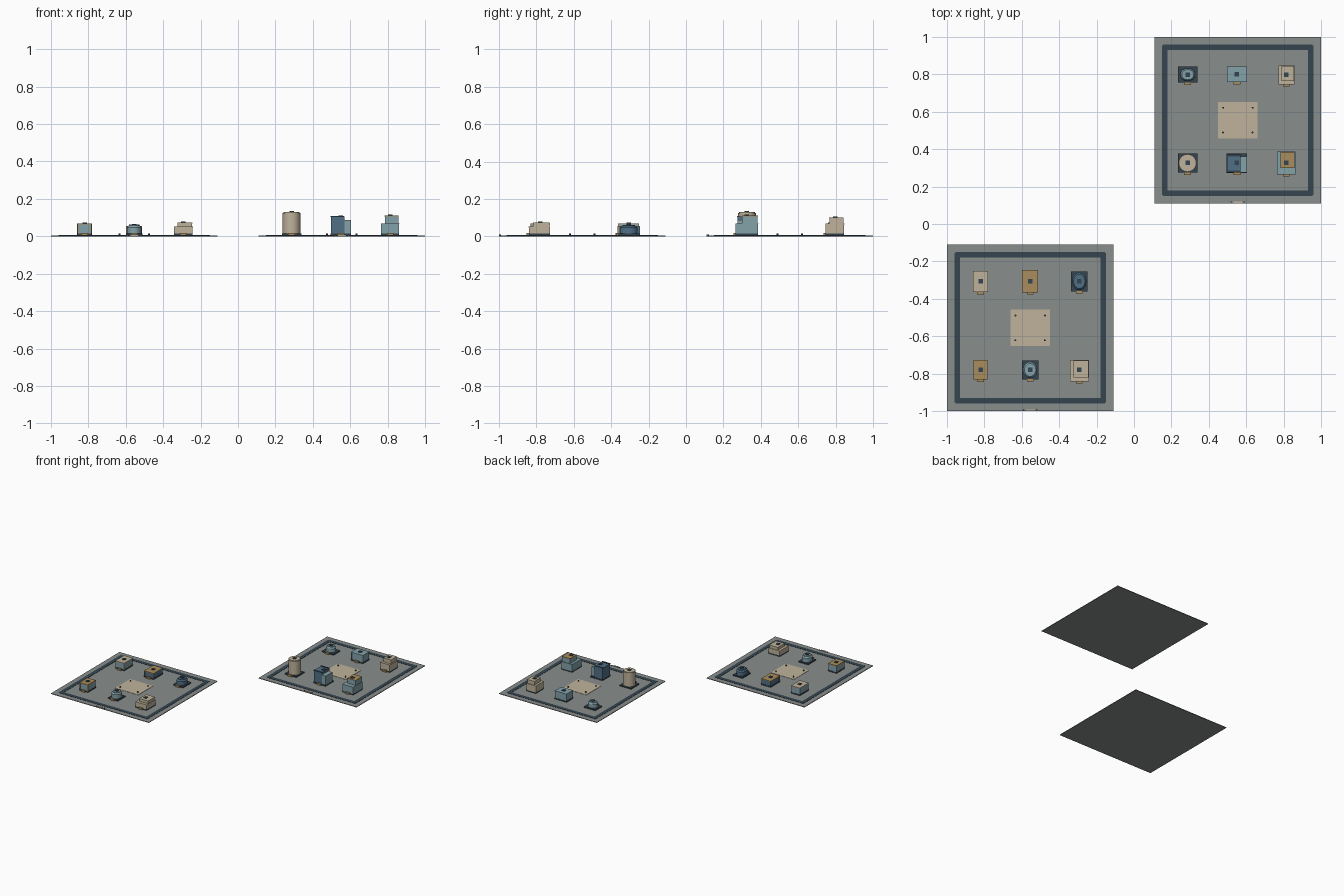
import bpy, math

if "Cube" in bpy.data.objects:
    bpy.data.objects.remove(bpy.data.objects["Cube"])

# Palette
def mat(name, c):
    m = bpy.data.materials.new(name)
    m.diffuse_color = (*c, 1)
    m.use_nodes = True
    m.node_tree.nodes["Principled BSDF"].inputs["Base Color"].default_value = m.diffuse_color
    return m

GREY = mat("stone_grey", (0.25, 0.27, 0.26))
DARK = mat("dark_slate", (0.035, 0.06, 0.08))
CREAM = mat("cream", (0.52, 0.45, 0.33))
TAN = mat("tan", (0.40, 0.27, 0.11))
TEAL = mat("pale_teal", (0.23, 0.36, 0.40))
BLUE = mat("deep_blue", (0.08, 0.16, 0.24))

# Box given by its limits
def box(name, x0, x1, y0, y1, z0, z1, m):
    bpy.ops.mesh.primitive_cube_add(size=1, location=((x0+x1)/2, (y0+y1)/2, (z0+z1)/2))
    o = bpy.context.object
    o.name = name
    o.scale = (x1-x0, y1-y0, z1-z0)
    bpy.ops.object.transform_apply(location=False, rotation=False, scale=True)
    o.data.materials.append(m)
    return o

# Round tapered drum with elliptical plan
def drum(name, x, y, rx, ry, z0, z1, m, taper=1.0):
    bpy.ops.mesh.primitive_cone_add(vertices=32, radius1=1, radius2=taper, depth=z1-z0,
                                    location=(x, y, (z0+z1)/2))
    o = bpy.context.object
    o.name = name
    o.scale = (rx, ry, 1)
    bpy.ops.object.transform_apply(location=False, rotation=False, scale=True)
    o.data.materials.append(m)
    bpy.ops.object.shade_smooth_by_angle(angle=math.radians(35))
    return o

T = 0.005   # slab top
B = 0.014   # plinth top

# Roof vent and doorstep shared by every building
def fittings(n, x, y, top, front, m):
    box(n + "_roof_vent", x-0.012, x+0.012, y-0.012, y+0.012, top, top+0.005, DARK)
    box(n + "_doorstep", x-0.018, x+0.018, front-0.012, front+0.002, T, 0.018, m)

def block(n, x, y, hx, hy, h, wall, roof):
    box(n + "_plinth", x-hx, x+hx, y-hy, y+hy, T, B, DARK)
    box(n + "_walls", x-hx+0.002, x+hx-0.002, y-hy+0.002, y+hy-0.002, B, h-0.006, wall)
    box(n + "_roof", x-hx, x+hx, y-hy, y+hy, h-0.006, h, roof)
    for s in (-1, 1):
        box(n + "_front_pier", x+s*(hx-0.003)-0.003, x+s*(hx-0.003)+0.003,
            y-hy, y-hy+0.006, B, h-0.006, roof)
    fittings(n, x, y, h, y-hy, TAN)

def round_house(n, x, y, bx, by, rx, ry, h, wall, cap, tall=False):
    box(n + "_plinth", x-bx, x+bx, y-by, y+by, T, B, DARK)
    if tall:
        drum(n + "_tower", x, y, rx, ry, B, h-0.004, wall)
        drum(n + "_cap", x, y, rx*0.9, ry*0.9, h-0.004, h, cap)
    else:
        drum(n + "_drum", x, y, rx, ry, B, h-0.014, wall)
        drum(n + "_shoulder", x, y, rx, ry, h-0.014, h-0.004, wall, 0.8)
        drum(n + "_cap", x, y, rx*0.72, ry*0.72, h-0.004, h, cap)
    fittings(n, x, y, h, y-by, TAN)

# low = (x0,x1,y0,y1,h), high likewise
def stepped(n, x, y, low, high, wall, roof, top):
    x0, x1, y0, y1, h = low
    box(n + "_plinth", x0, x1, y0, y1, T, B, DARK)
    box(n + "_lower_storey", x0, x1, y0, y1, B, h-0.005, wall)
    box(n + "_terrace", x0-0.001, x1+0.001, y0-0.001, y1+0.001, h-0.005, h, roof)
    x2, x3, y2, y3, k = high
    box(n + "_upper_storey", x2, x3, y2, y3, h, k-0.005, wall)
    box(n + "_roof", x2-0.001, x3+0.001, y2-0.001, y3+0.001, k-0.005, k, top)
    fittings(n, x, y, k, y0, TAN)

# Slab, ring road, square, posts and gate of each district
for n, c in (("south", -0.555), ("north", 0.555)):
    box(n + "_slab", c-0.445, c+0.445, c-0.445, c+0.445, 0, T, GREY)
    a, w = 0.405, 0.03
    for s in (-1, 1):
        e = c + s*(a - w/2)
        box(n + "_road_x", c-a+0.006, c+a-0.006, e-w/2, e+w/2, T-0.001, 0.0068, DARK)
        box(n + "_road_y", e-w/2, e+w/2, c-a+0.006, c+a-0.006, T-0.001, 0.007, DARK)
        for t in (-1, 1):
            drum(n + "_lamp_post", c+s*0.079, c+t*0.066, 0.005, 0.005, T, 0.016, DARK)
        drum(n + "_gate_post", c+s*0.035, c-0.437, 0.004, 0.004, T, 0.011, DARK)
    box(n + "_square", c-0.105, c+0.105, c-0.097, c+0.097, T-0.001, 0.007, CREAM)
    box(n + "_gate_sill", c-0.022, c+0.022, c-0.445, c-0.436, T-0.001, 0.010, CREAM)

# South district buildings
block("west_house", -0.82, -0.307, 0.04, 0.057, 0.068, TEAL, CREAM)
block("corner_house", -0.82, -0.78, 0.038, 0.052, 0.068, TEAL, TAN)
block("blue_house", -0.555, -0.305, 0.043, 0.06, 0.056, BLUE, TAN)
round_house("blue_rotunda", -0.292, -0.307, 0.044, 0.053, 0.038, 0.047, 0.06, BLUE, BLUE)
round_house("teal_rotunda", -0.555, -0.78, 0.044, 0.05, 0.038, 0.043, 0.062, TEAL, TEAL)
stepped("cream_terrace", -0.292, -0.78, (-0.342, -0.242, -0.84, -0.728, 0.052),
        (-0.322, -0.245, -0.818, -0.731, 0.075), CREAM, CREAM, CREAM)

# North district buildings
round_house("oval_rotunda", 0.287, 0.798, 0.052, 0.043, 0.04, 0.034, 0.058, TEAL, TEAL)
block("teal_house", 0.55, 0.80, 0.054, 0.042, 0.073, TEAL, TEAL)
stepped("back_terrace", 0.814, 0.798, (0.772, 0.856, 0.746, 0.846, 0.068),
        (0.788, 0.853, 0.766, 0.842, 0.10), CREAM, CREAM, CREAM)
round_house("round_tower", 0.286, 0.326, 0.052, 0.052, 0.047, 0.047, 0.13, CREAM, CREAM, True)
stepped("front_terrace", 0.813, 0.326, (0.765, 0.861, 0.265, 0.386, 0.07),
        (0.785, 0.858, 0.30, 0.383, 0.112), TEAL, TEAL, TAN)

# Twin-volume office: tall slab with lower wing
box("office_plinth", 0.495, 0.605, 0.272, 0.376, T, B, DARK)
box("office_main", 0.496, 0.568, 0.276, 0.374, B, 0.107, BLUE)
box("office_wing", 0.560, 0.604, 0.276, 0.362, B, 0.088, TEAL)
for y in (0.274, 0.362):
    box("office_parapet", 0.495, 0.567, y, y+0.013, 0.104, 0.110, DARK)
fittings("office", 0.55, 0.326, 0.107, 0.274, TAN)
